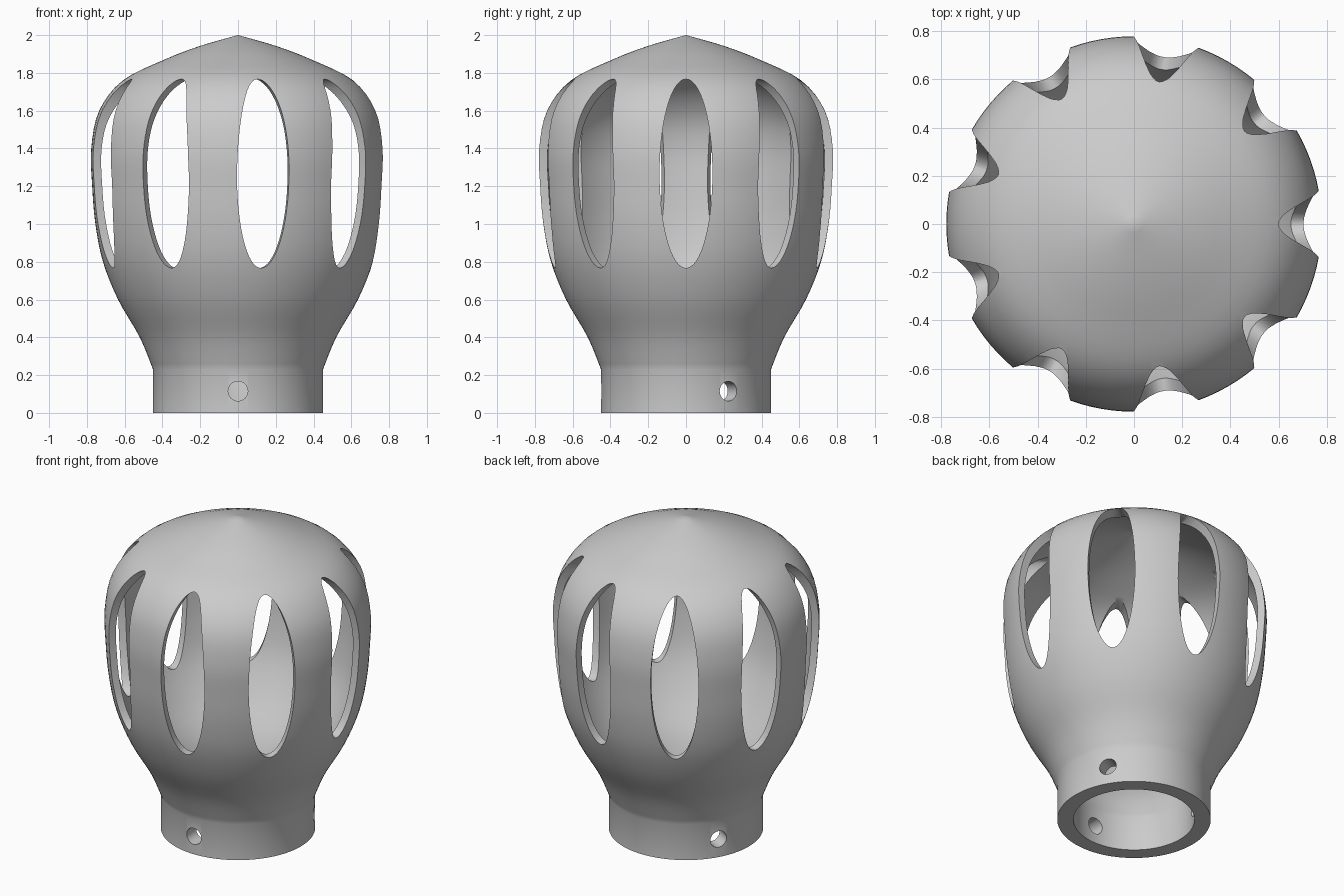
import bpy, bmesh, math
from mathutils import Matrix, Vector
from mathutils.geometry import interpolate_bezier

cube = bpy.data.objects.get("Cube")
if cube:
    bpy.data.objects.remove(cube, do_unlink=True)

SEGMENTS = 108
grey = bpy.data.materials.new("plain grey")
grey.use_nodes = True
grey.diffuse_color = (0.6, 0.6, 0.6, 1)
grey.node_tree.nodes["Principled BSDF"].inputs["Base Color"].default_value = grey.diffuse_color


def make_object(name, bm):
    bmesh.ops.recalc_face_normals(bm, faces=bm.faces)
    mesh = bpy.data.meshes.new(name)
    bm.to_mesh(mesh)
    bm.free()
    mesh.materials.append(grey)
    obj = bpy.data.objects.new(name, mesh)
    bpy.context.collection.objects.link(obj)
    return obj


def smooth_path(points, steps=4):
    """Smooth curve of (radius, height) through the given points."""
    pts = [Vector((r, 0, z)) for r, z in points]
    tangents = [(pts[min(i + 1, len(pts) - 1)] - pts[max(i - 1, 0)]) / 6 for i in range(len(pts))]
    path = [pts[0]]
    for i in range(len(pts) - 1):
        path += interpolate_bezier(pts[i], pts[i] + tangents[i],
                                   pts[i + 1] - tangents[i + 1], pts[i + 1], steps + 1)[1:]
    return path


def radial_cutter(bm, angle, height, half_width, half_height, start, sides):
    """Elliptical rod pointing outward at the given angle."""
    length = 1.0 - start
    matrix = (Matrix.Rotation(angle, 4, 'Z')
              @ Matrix.Translation((start + length / 2, 0, height))
              @ Matrix.Diagonal((1, half_width, half_height, 1))
              @ Matrix.Rotation(math.pi / 2, 4, 'Y'))
    bmesh.ops.create_cone(bm, cap_ends=True, segments=sides, radius1=1, radius2=1,
                          depth=length, matrix=matrix)


# Hollow shell: straight collar, flared body and shallow pointed dome
outer = smooth_path([(0.45, 0.23), (0.52, 0.4), (0.635, 0.6), (0.715, 0.8), (0.755, 1.0),
                     (0.772, 1.2), (0.777, 1.4), (0.735, 1.6), (0.61, 1.76),
                     (0.39, 1.87), (0.2, 1.943), (0, 2.0)])
inner = smooth_path([(0.355, 0.22), (0.43, 0.4), (0.565, 0.6), (0.665, 0.8), (0.71, 1.0),
                     (0.728, 1.2), (0.732, 1.4), (0.69, 1.57), (0.57, 1.72),
                     (0.37, 1.825), (0.19, 1.895), (0, 1.95)])
profile = [Vector((0.355, 0, 0)), Vector((0.45, 0, 0))] + outer + inner[::-1]

bm = bmesh.new()
verts = [bm.verts.new(p) for p in profile]
edges = [bm.edges.new((a, b)) for a, b in zip(verts, verts[1:] + verts[:1])
         if a.co.x + b.co.x > 0]
bmesh.ops.spin(bm, geom=verts + edges, cent=(0, 0, 0), axis=(0, 0, 1),
               angle=math.tau, steps=SEGMENTS, use_merge=True)
bmesh.ops.remove_doubles(bm, verts=bm.verts, dist=0.0005)
bmesh.ops.dissolve_degenerate(bm, edges=bm.edges, dist=0.0001)
cage = make_object("slotted_cage", bm)

# Nine tall oval slots and three round pin holes
bm = bmesh.new()
for i in range(9):
    radial_cutter(bm, math.radians(40 * i), 1.267, 0.14, 0.5, 0.46, 64)
for i in range(3):
    radial_cutter(bm, math.radians(30 + 120 * i), 0.115, 0.052, 0.052, 0.2, 32)
cutter = make_object("opening_cutter", bm)
cutter.hide_render = True

cut = cage.modifiers.new("openings", 'BOOLEAN')
cut.operation = 'DIFFERENCE'
cut.solver = 'EXACT'
cut.object = cutter

bpy.ops.object.select_all(action='DESELECT')
cage.select_set(True)
bpy.context.view_layer.objects.active = cage
bpy.ops.object.modifier_apply(modifier=cut.name)
bpy.data.objects.remove(cutter, do_unlink=True)
bpy.ops.object.shade_smooth_by_angle(angle=math.radians(35))
